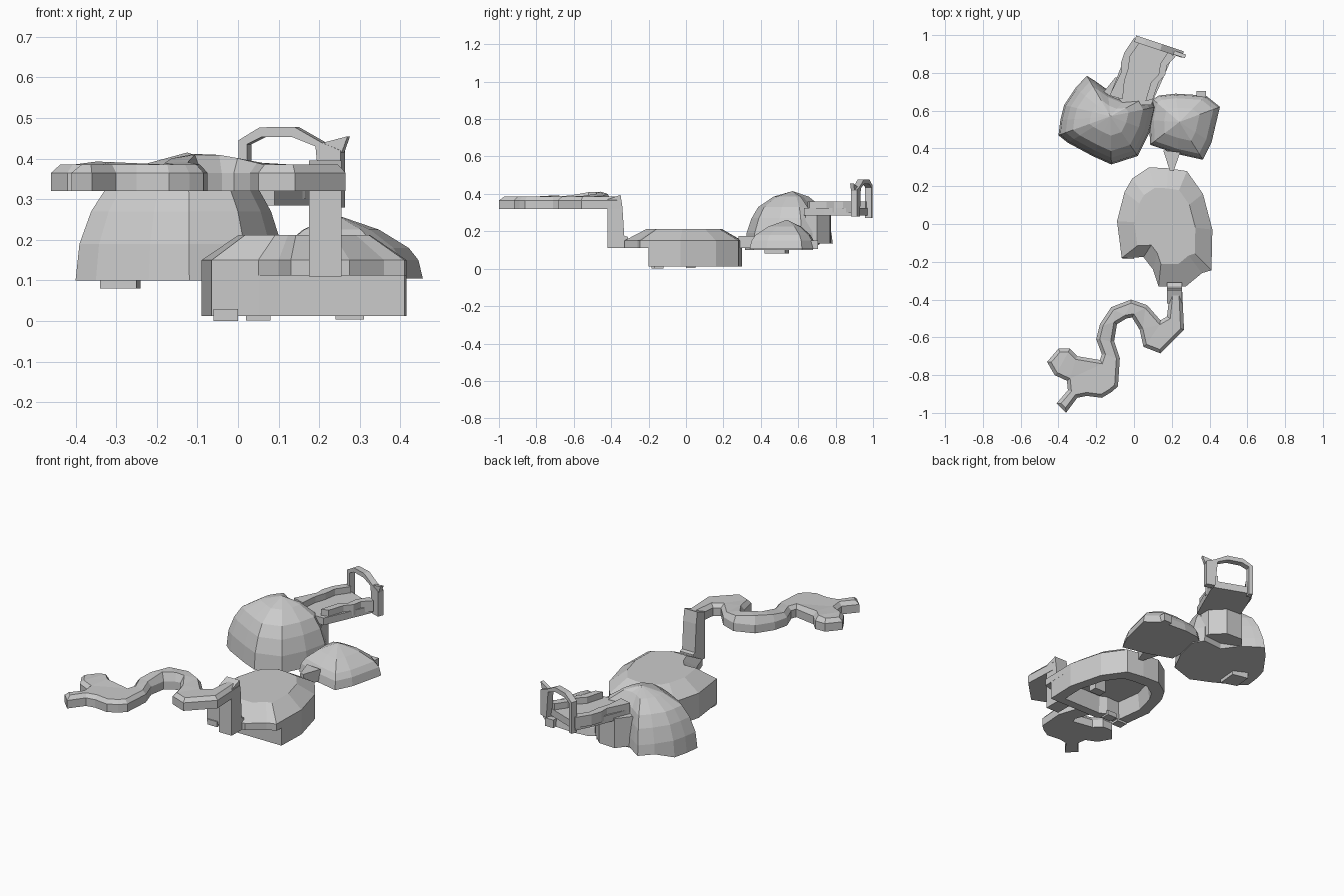
import bpy, bmesh, math
from mathutils import Vector

if "Cube" in bpy.data.objects:
    bpy.data.objects.remove(bpy.data.objects["Cube"])


def finish(name, bm):
    bmesh.ops.recalc_face_normals(bm, faces=bm.faces[:])
    me = bpy.data.meshes.new(name)
    bm.to_mesh(me)
    bm.free()
    ob = bpy.data.objects.new(name, me)
    bpy.context.collection.objects.link(ob)
    return ob


def loft(name, outline, centre, rings, zfix=lambda x, y, z: z):
    """Stack scaled copies of an outline; ends are capped."""
    bm = bmesh.new()
    cx, cy = centre
    loops = []
    for s, z in rings:
        loop = []
        for x, y in outline:
            px, py = cx + (x - cx) * s, cy + (y - cy) * s
            loop.append(bm.verts.new((px, py, zfix(px, py, z))))
        loops.append(loop)
    n = len(outline)
    for a, b in zip(loops, loops[1:]):
        for i in range(n):
            j = (i + 1) % n
            bm.faces.new((a[i], a[j], b[j], b[i]))
    bm.faces.new(loops[0])
    bm.faces.new(loops[-1])
    bmesh.ops.remove_doubles(bm, verts=bm.verts[:], dist=0.0005)
    return finish(name, bm)


def prism(name, outline, z0, z1):
    return loft(name, outline, (0, 0), [(1, z0), (1, z1)])


def box(name, x0, x1, y0, y1, z0, z1):
    return prism(name, [(x0, y0), (x1, y0), (x1, y1), (x0, y1)], z0, z1)


def upright(name, profile, start, direction, depth):
    """Extrude an (along, z) profile standing on a slanted plan line."""
    d = Vector(direction).normalized()
    nrm = Vector((d.y, -d.x))
    bm = bmesh.new()
    sides = []
    for k in (0, depth):
        sides.append([bm.verts.new((start[0] + d.x * u + nrm.x * k,
                                    start[1] + d.y * u + nrm.y * k, z)) for u, z in profile])
    n = len(profile)
    for i in range(n):
        j = (i + 1) % n
        bm.faces.new((sides[0][i], sides[0][j], sides[1][j], sides[1][i]))
    for s in sides:
        bm.faces.new(s)
    return finish(name, bm)


# Main island: chamfered plateau overhanging a hollow base wall
island = [(.08, .30), (.18, .295), (.28, .28), (.365, .16), (.415, -.03), (.41, -.245),
          (.36, -.26), (.275, -.33), (.13, -.33), (.10, -.24), (.05, -.175),
          (-.065, -.18), (-.09, .015), (-.05, .17), (-.01, .24)]
loft("island_top", island, (.165, 0), [(1, .112), (1, .15), (.64, .212)])
base = [(x, max(y, -.2 + .01 * (x < .1))) for x, y in island if (x, y) != (.36, -.26)]
loft("island_base", base, (.165, 0), [(.72, .111), (.76, .012), (1, .012), (1, .113)])
for i, (x0, x1, y, z) in enumerate([(-.06, 0, -.185, .03), (.02, .08, -.17, .03), (.24, .31, 0, .111)]):
    box(f"island_foot_{i}", x0, x1, y, y + .05, 0.002 * i, z)

# Land bridge
prism("land_bridge", [(.155, .39), (.19, .28), (.21, .28), (.245, .38)], .11, .175)

# Upright drop joining island to the winding path
upright("path_drop", [(0, .11), (.11, .11), (.11, .17), (.09, .175), (.08, .33), (.07, .395), (0, .37)],
        (.175, -.42), (0, 1), .08)

# Winding path: flat slab with a chamfered rim and a raised bend
path = [(.255, -.35), (.265, -.56), (.14, -.685), (.05, -.65), (.03, -.56), (-.01, -.495),
        (-.04, -.5), (-.09, -.53), (-.105, -.62), (-.075, -.71), (-.085, -.86), (-.12, -.89),
        (-.17, -.92), (-.25, -.91), (-.30, -.92), (-.36, -1), (-.41, -.95), (-.35, -.88), (-.355, -.83),
        (-.42, -.8), (-.46, -.73), (-.40, -.66), (-.34, -.66), (-.30, -.70), (-.18, -.72),
        (-.17, -.69), (-.2, -.61), (-.18, -.53), (-.12, -.44), (-.015, -.4), (.07, -.43),
        (.14, -.51), (.175, -.49), (.19, -.35)]
bm = bmesh.new()
top = bm.faces.new([bm.verts.new((x, y, .32)) for x, y in path])
ext = bmesh.ops.extrude_face_region(bm, geom=[top], use_keep_orig=True)["geom"]
for v in ext:
    if isinstance(v, bmesh.types.BMVert):
        v.co.z = .365
cap = [f for f in ext if isinstance(f, bmesh.types.BMFace)]
bmesh.ops.inset_region(bm, faces=cap, thickness=.018, use_even_offset=True)
for v in cap[0].verts:
    bump = max(.032 * max(0, 1 - math.hypot(v.co.x + .09, v.co.y + .48) / .18),
               .012 * max(0, 1 - math.hypot(v.co.x + .32, v.co.y + .68) / .08))
    v.co.z = .385 + bump
bmesh.ops.triangulate(bm, faces=cap)
finish("winding_path", bm)

# Large dome, its rear edge lifted
big = [(-.40, .47), (-.39, .55), (-.37, .63), (-.31, .72), (-.25, .785), (-.21, .76), (-.14, .71),
       (-.04, .67), (.08, .68), (.115, .62), (.085, .49), (.02, .36), (-.12, .315), (-.22, .36), (-.35, .43)]
loft("large_dome", big, (-.125, .57),
     [(1, .10), (.965, .19), (.86, .27), (.72, .33), (.40, .385), (0, .415)],
     lambda x, y, z: max(z, .135) if y > .7 else z)
prism("large_dome_foot", [(-.34, .45), (-.25, .42), (-.24, .53), (-.33, .55)], .08, .12)

# Small dome
small = [(.10, .66), (.13, .68), (.22, .69), (.38, .68), (.455, .62), (.41, .43), (.365, .34),
         (.23, .37), (.085, .42), (.08, .55)]
loft("small_dome", small, (.24, .54), [(1, .105), (.95, .15), (.84, .18), (.5, .225), (0, .262)])
box("small_dome_step", .33, .38, .64, .705, .105, .15)

# Rear walkway: floor, two jagged side walls, support
prism("walkway_floor", [(0, .98), (.21, .9), (.14, .74), (.09, .63), (-.05, .63), (-.12, .7), (-.05, .88)],
      .285, .325)
prism("walkway_wall_left", [(-.13, .68), (-.07, .8), (-.07, .85), (-.05, .91), (0, .985),
                            (.03, .96), (-.02, .89), (-.03, .82), (-.05, .76), (-.06, .66)], .30, .36)
prism("walkway_wall_right", [(.22, .885), (.175, .84), (.165, .79), (.13, .75), (.10, .66), (.06, .65),
                             (.09, .75), (.13, .79), (.14, .85), (.18, .91)], .30, .36)
prism("walkway_support", [(-.16, .70), (-.04, .62), (.07, .64), (.07, .70), (.0, .77), (-.10, .775)], .135, .30)

# Gate arch with a pointed fin
arch = [(0, .27), (0, .445), (.055, .477), (.145, .478), (.215, .44), (.265, .42), (.265, .28),
        (.215, .28), (.20, .43), (.14, .453), (.06, .453), (.022, .435), (.022, .27)]
upright("gate_arch", arch, (.012, .998), (.24, -.08), .035)
upright("gate_fin", [(0, .435), (.08, .455), (.065, .415), (.0, .41)], (.2, .922), (.24, -.08), .02)
